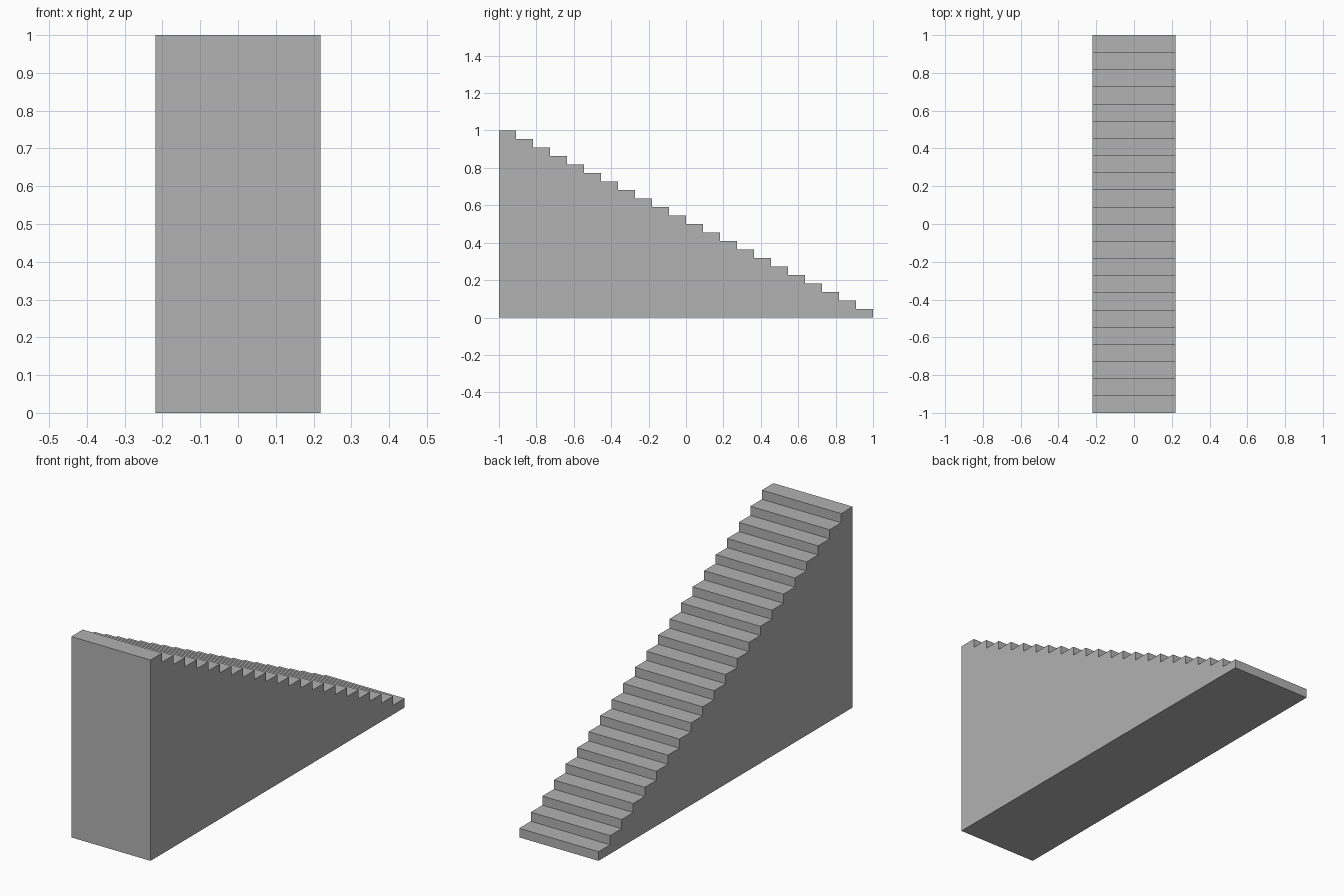
import bpy
import bmesh

cube = bpy.data.objects.get("Cube")
if cube:
    bpy.data.objects.remove(cube, do_unlink=True)

STEPS = 22
LENGTH, HEIGHT, HALF_WIDTH = 2.0, 1.0, 0.2185
TREAD, RISER = LENGTH / STEPS, HEIGHT / STEPS

# Plain grey for the whole staircase
grey = bpy.data.materials.new("stone grey")
grey.use_nodes = True
colour = (0.445, 0.445, 0.445, 1.0)
grey.diffuse_color = colour
grey.node_tree.nodes["Principled BSDF"].inputs["Base Color"].default_value = colour

# Stepped side profile: tall at the front, descending towards the back
profile = [(LENGTH / 2, 0.0), (-LENGTH / 2, 0.0)]
for i in range(STEPS):
    z = HEIGHT - i * RISER
    y = -LENGTH / 2 + i * TREAD
    profile += [(y, z), (y + TREAD, z)]

# Extrude the profile across the width
bm = bmesh.new()
side = bm.faces.new([bm.verts.new((-HALF_WIDTH, y, z)) for y, z in profile])
extruded = bmesh.ops.extrude_face_region(bm, geom=[side], use_keep_orig=True)
moved = [v for v in extruded["geom"] if isinstance(v, bmesh.types.BMVert)]
bmesh.ops.translate(bm, verts=moved, vec=(2 * HALF_WIDTH, 0, 0))
bmesh.ops.recalc_face_normals(bm, faces=bm.faces)

mesh = bpy.data.meshes.new("staircase")
bm.to_mesh(mesh)
bm.free()
mesh.materials.append(grey)
staircase = bpy.data.objects.new("staircase", mesh)
bpy.context.collection.objects.link(staircase)
